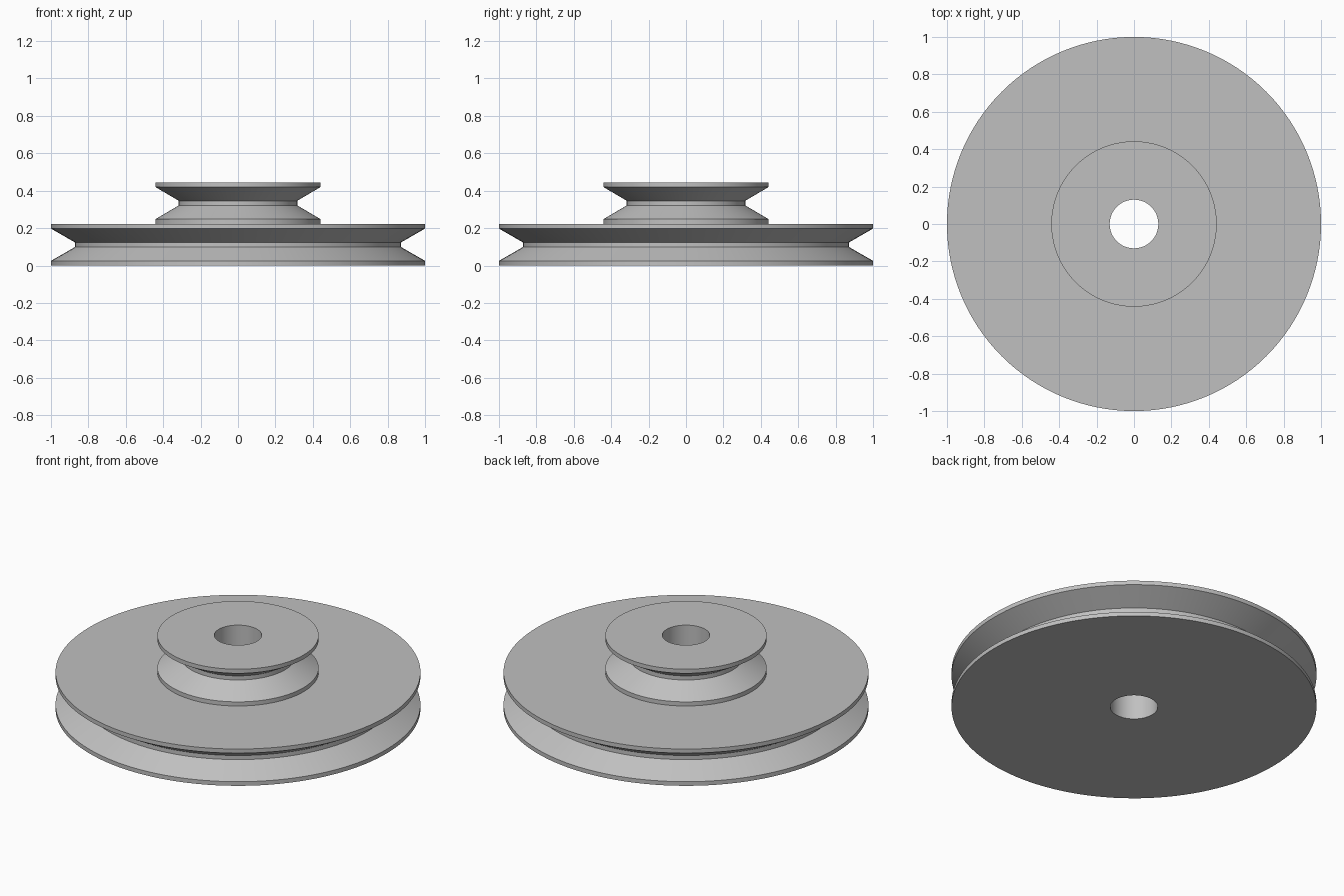
import bpy, bmesh, math

cube = bpy.data.objects.get("Cube")
if cube:
    bpy.data.objects.remove(cube, do_unlink=True)

# One plain grey metal
GREY = (0.53, 0.53, 0.53, 1.0)
metal = bpy.data.materials.new("grey_metal")
metal.use_nodes = True
metal.diffuse_color = GREY
metal.node_tree.nodes["Principled BSDF"].inputs["Base Color"].default_value = GREY

SEGMENTS = 128
BORE = 0.13
STEP = 0.2225   # height of one pulley
LIP = 0.025     # height of each rim edge


def groove(rim, root, base):
    """Outer profile of one V-groove pulley, bottom to top."""
    mid = base + STEP / 2
    return [(rim, base), (rim, base + LIP),
            (root, mid - LIP / 2), (root, mid + LIP / 2),
            (rim, base + STEP - LIP), (rim, base + STEP)]


# Large pulley, small pulley and bore as one closed lathe profile
profile = ([(BORE, 0)] + groove(1.0, 0.872, 0)
           + groove(0.442, 0.317, STEP) + [(BORE, 2 * STEP)])

bm = bmesh.new()
verts = [bm.verts.new((r, 0, z)) for r, z in profile]
edges = [bm.edges.new((a, b)) for a, b in zip(verts, verts[1:] + verts[:1])]
bmesh.ops.spin(bm, geom=verts + edges, axis=(0, 0, 1), cent=(0, 0, 0),
               angle=2 * math.pi, steps=SEGMENTS, use_duplicate=False)
bmesh.ops.remove_doubles(bm, verts=bm.verts, dist=0.0005)
bmesh.ops.recalc_face_normals(bm, faces=bm.faces)

mesh = bpy.data.meshes.new("stepped_pulley")
bm.to_mesh(mesh)
bm.free()
mesh.materials.append(metal)
pulley = bpy.data.objects.new("stepped_pulley", mesh)
bpy.context.collection.objects.link(pulley)

# Smooth around the axis, sharp at the profile corners
bpy.ops.object.select_all(action='DESELECT')
pulley.select_set(True)
bpy.context.view_layer.objects.active = pulley
bpy.ops.object.shade_smooth_by_angle(angle=math.radians(20))
